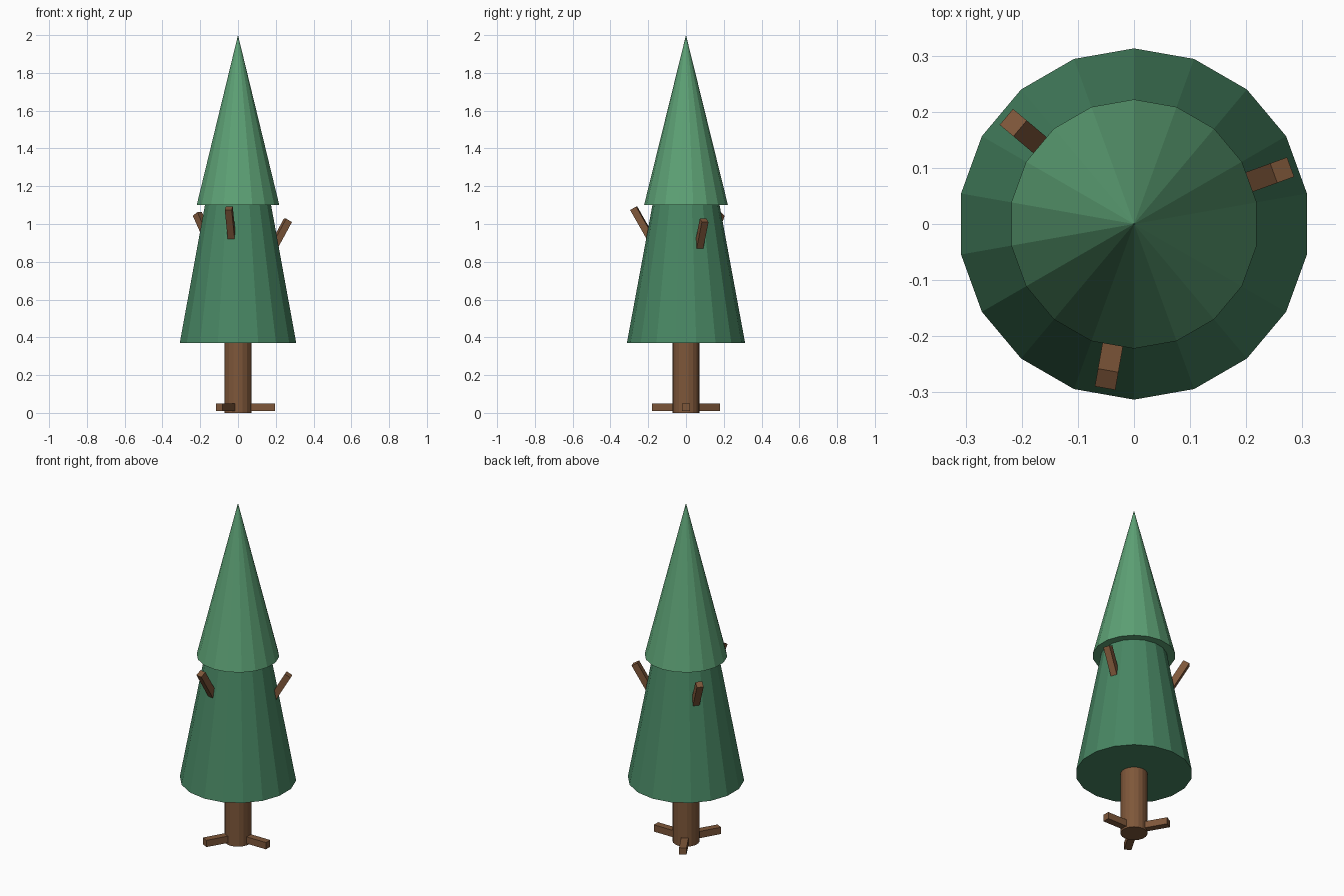
import bpy
from math import radians, sin, cos
from mathutils import Matrix, Vector

if "Cube" in bpy.data.objects:
    bpy.data.objects.remove(bpy.data.objects["Cube"])

SIDES = 18


def material(name, color):
    m = bpy.data.materials.new(name)
    m.diffuse_color = (*color, 1)
    m.use_nodes = True
    m.node_tree.nodes["Principled BSDF"].inputs["Base Color"].default_value = m.diffuse_color
    return m


bark = material("bark", (0.21, 0.095, 0.042))
dark_green = material("dark_green", (0.065, 0.24, 0.125))
light_green = material("light_green", (0.11, 0.36, 0.18))


def cone(name, r_low, r_top, z_low, z_top, mat):
    bpy.ops.mesh.primitive_cone_add(vertices=SIDES, radius1=r_low, radius2=r_top,
                                    depth=z_top - z_low,
                                    location=(0, 0, (z_low + z_top) / 2))
    ob = bpy.context.object
    ob.name = name
    ob.data.materials.append(mat)


def stick(name, angle, tilt, tip_radius, tip_z, length, thick):
    """Square bar whose outer end is centred at the tip, pointing outward and up."""
    a, t = radians(angle), radians(tilt)
    direction = Vector((cos(a) * cos(t), sin(a) * cos(t), sin(t)))
    tip = Vector((cos(a) * tip_radius, sin(a) * tip_radius, tip_z))
    bpy.ops.mesh.primitive_cube_add(size=1)
    ob = bpy.context.object
    ob.name = name
    ob.data.transform(Matrix.Diagonal((length, thick, thick, 1)))
    ob.location = tip - direction * length / 2
    ob.rotation_euler = (0, -t, a)
    ob.data.materials.append(bark)


# Trunk and the two foliage tiers
cone("trunk", 0.0725, 0.0725, 0, 0.38, bark)
cone("lower_foliage", 0.313, 0.176, 0.37, 1.11, dark_green)
cone("upper_foliage", 0.222, 0, 1.10, 2.0, light_green)

# Flat roots at the base and upward branch stubs
for i, z in enumerate((1.019, 1.053, 1.083)):
    stick(f"root_{i + 1}", 120 * i, 0, 0.197, 0.031, 0.17, 0.04)
    stick(f"branch_{i + 1}", 20 + 120 * i, 60, 0.281, z, 0.2, 0.037)
